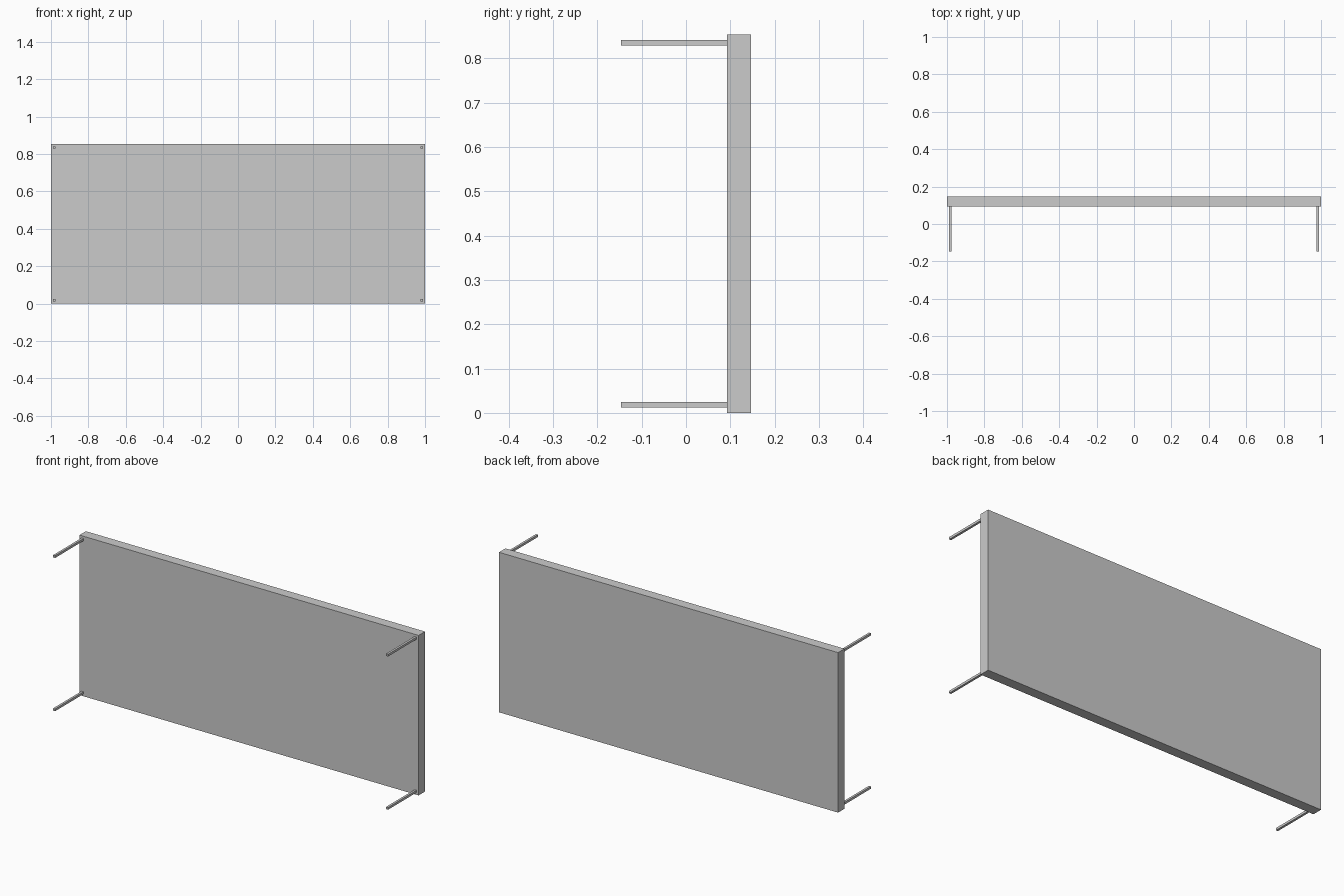
import bpy

if "Cube" in bpy.data.objects:
    bpy.data.objects.remove(bpy.data.objects["Cube"])


def box(name, lo, hi):
    size = [b - a for a, b in zip(lo, hi)]
    mid = [(a + b) / 2 for a, b in zip(lo, hi)]
    bpy.ops.mesh.primitive_cube_add(size=1, location=mid)
    ob = bpy.context.object
    ob.name = name
    ob.scale = size
    bpy.ops.object.transform_apply(location=False, rotation=False, scale=True)
    return ob


HEIGHT = 0.853
FRONT, BACK = 0.093, 0.147   # panel faces
INSET, HALF = 0.018, 0.006   # leg centre from the edge, leg half width

# Upright slab
box("table_top", (-1, FRONT, 0), (1, BACK, HEIGHT))

# Thin square legs at the four corners, pointing forward
for side, x in (("left", -1 + INSET), ("right", 1 - INSET)):
    for level, z in (("lower", INSET), ("upper", HEIGHT - INSET)):
        box(f"{level}_{side}_leg",
            (x - HALF, -BACK, z - HALF), (x + HALF, FRONT, z + HALF))
